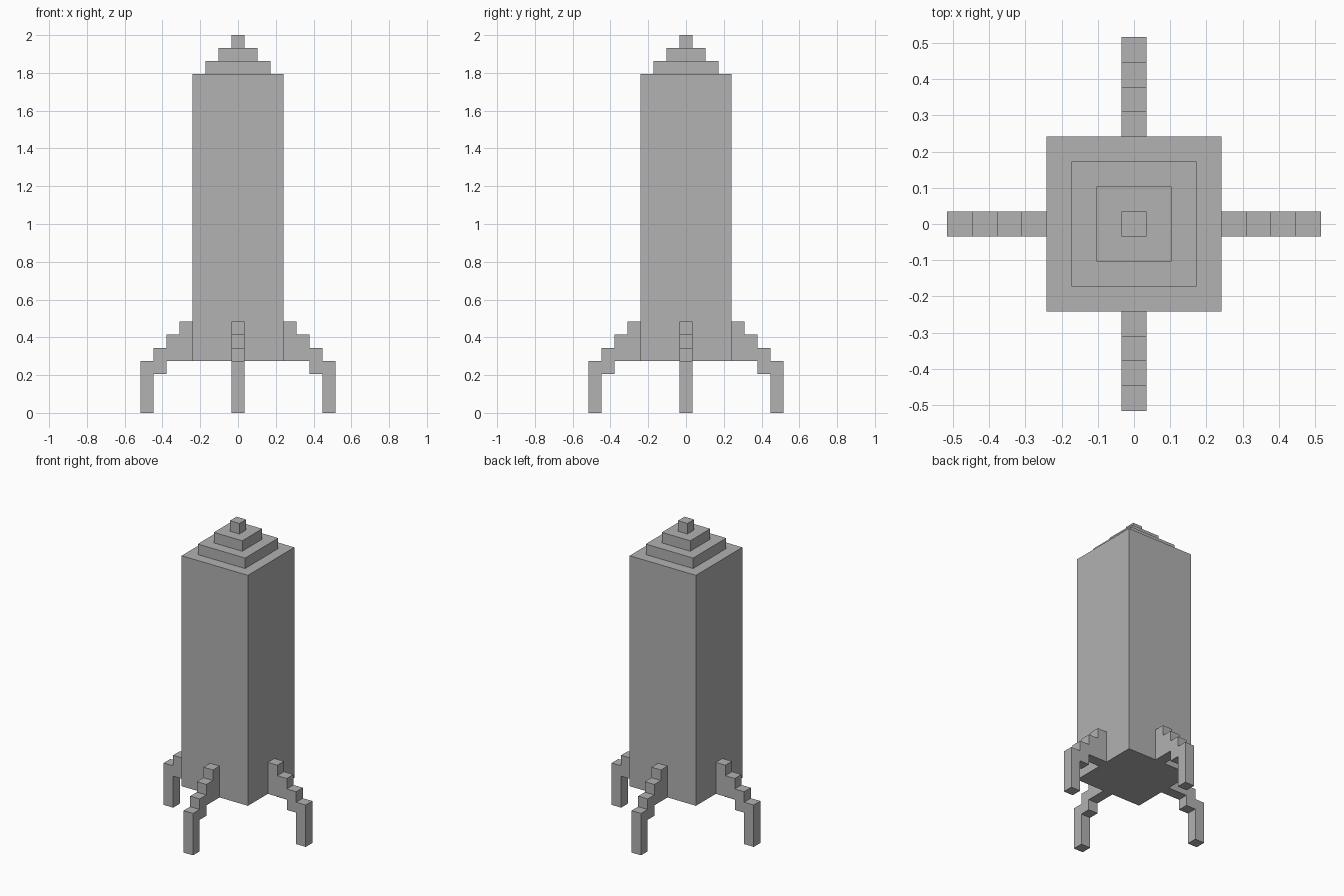
import bpy, bmesh
from math import pi
from mathutils import Matrix, Vector

U = 2 / 29  # block size: the model is 29 blocks tall

cube = bpy.data.objects.get("Cube")
if cube:
    bpy.data.objects.remove(cube, do_unlink=True)

grey = bpy.data.materials.new("plain_grey")
grey.use_nodes = True
colour = (0.445, 0.445, 0.445, 1)
grey.diffuse_color = colour
grey.node_tree.nodes["Principled BSDF"].inputs["Base Color"].default_value = colour


def add_object(name, bm):
    bmesh.ops.recalc_face_normals(bm, faces=bm.faces)
    mesh = bpy.data.meshes.new(name)
    bm.to_mesh(mesh)
    bm.free()
    mesh.materials.append(grey)
    obj = bpy.data.objects.new(name, mesh)
    bpy.context.collection.objects.link(obj)


def square_block(name, width, bottom, top):
    bm = bmesh.new()
    size = Matrix.Diagonal((width * U, width * U, (top - bottom) * U, 1))
    place = Matrix.Translation((0, 0, (top + bottom) / 2 * U))
    bmesh.ops.create_cube(bm, size=1, matrix=place @ size)
    add_object(name, bm)


def stepped_leg(name, angle):
    # Side profile in blocks: distance from the axis, height
    profile = [(3.5, 4), (5.5, 4), (5.5, 3), (6.5, 3), (6.5, 0), (7.5, 0),
               (7.5, 4), (6.5, 4), (6.5, 5), (5.5, 5), (5.5, 6), (4.5, 6),
               (4.5, 7), (3.5, 7)]
    bm = bmesh.new()
    face = bm.faces.new([bm.verts.new((x * U, -U / 2, z * U)) for x, z in profile])
    side = bmesh.ops.extrude_face_region(bm, geom=[face])["geom"]
    verts = [v for v in side if isinstance(v, bmesh.types.BMVert)]
    bmesh.ops.translate(bm, verts=verts, vec=Vector((0, U, 0)))
    bmesh.ops.rotate(bm, verts=bm.verts, matrix=Matrix.Rotation(angle, 3, "Z"))
    add_object(name, bm)


# Tower and the stepped nose on top of it
square_block("body", 7, 4, 26)
for i, part in enumerate(("nose_base", "nose_middle", "nose_tip")):
    square_block(part, 5 - 2 * i, 26 + i, 27 + i)

# Four legs around the body
for i, part in enumerate(("left_leg", "back_leg", "right_leg", "front_leg")):
    stepped_leg(part, i * pi / 2)
